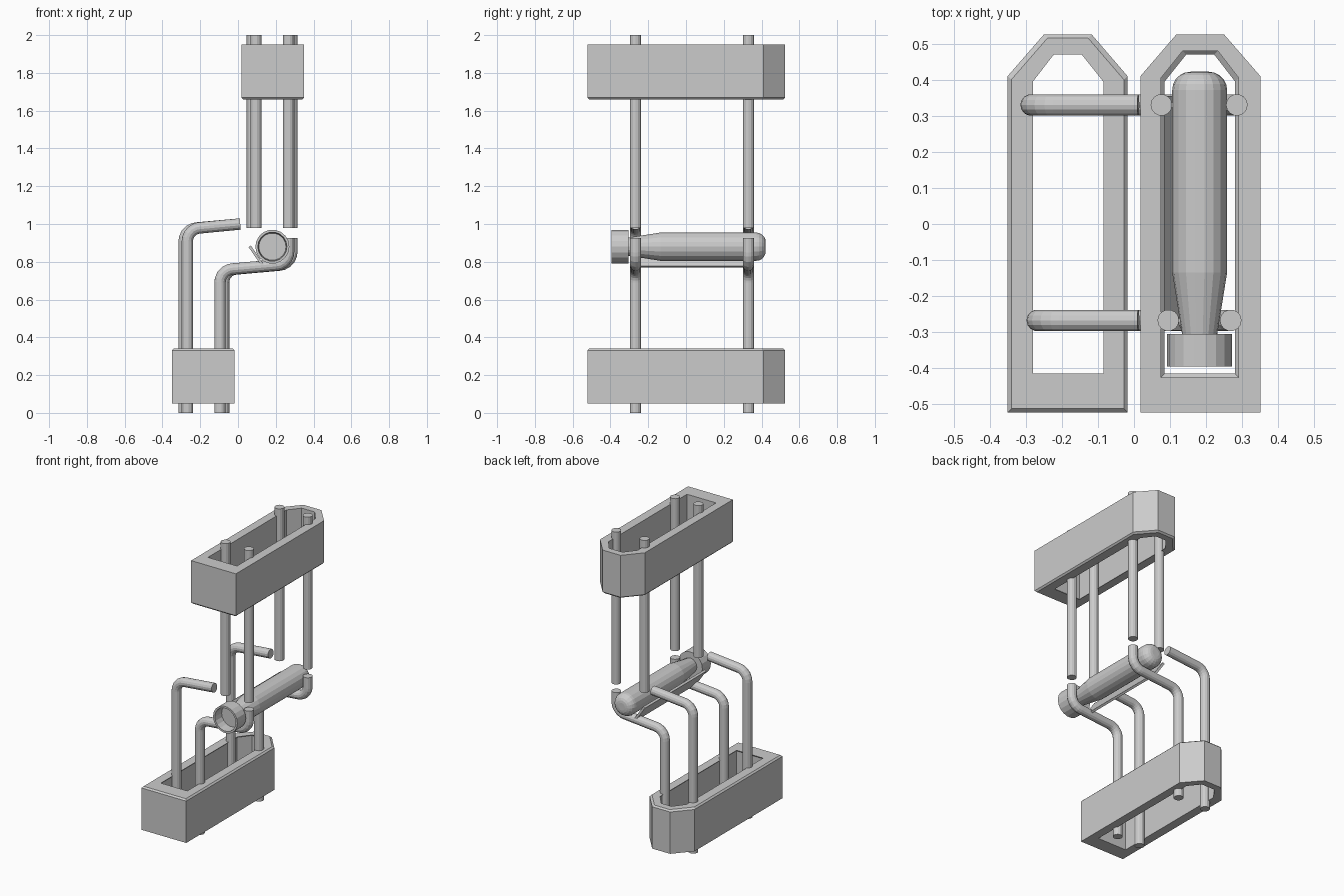
import bpy, bmesh, math
from mathutils import Vector

if "Cube" in bpy.data.objects:
    bpy.data.objects.remove(bpy.data.objects["Cube"])


def finish(name, bm):
    bmesh.ops.recalc_face_normals(bm, faces=bm.faces)
    me = bpy.data.meshes.new(name)
    bm.to_mesh(me)
    bm.free()
    ob = bpy.data.objects.new(name, me)
    bpy.context.collection.objects.link(ob)
    return ob


def loft(name, rings, closed=False):
    """Skin a list of equally sized closed rings."""
    bm = bmesh.new()
    vs = [[bm.verts.new(p) for p in r] for r in rings]
    n = len(vs[0])
    pairs = list(zip(vs, vs[1:])) + ([(vs[-1], vs[0])] if closed else [])
    for a, b in pairs:
        for i in range(n):
            j = (i + 1) % n
            bm.faces.new((a[i], a[j], b[j], b[i]))
    if not closed:
        bm.faces.new(vs[0])
        bm.faces.new(vs[-1])
    return finish(name, bm)


def fillet(pts, radius, steps=5):
    """Round the inner corners of an x-z polyline."""
    pts = [Vector(p) for p in pts]
    out = [pts[0]]
    for a, b, c in zip(pts, pts[1:], pts[2:]):
        u, v = (a - b).normalized(), (c - b).normalized()
        half = u.angle(v) / 2
        p0 = b + u * (radius / math.tan(half))
        p1 = b + v * (radius / math.tan(half))
        centre = b + (u + v).normalized() * (radius / math.sin(half))
        for k in range(steps + 1):
            d = p0.lerp(p1, k / steps) - centre
            out.append(centre + d.normalized() * radius)
    return out + [pts[-1]]


def rod(name, pts, y, radius=0.03, sides=14):
    """Sweep a round bar along an x-z path at depth y."""
    pts = [Vector(p) for p in pts]
    rings = []
    for i, p in enumerate(pts):
        t0 = (pts[i] - pts[i - 1]).normalized() if i else None
        t1 = (pts[i + 1] - pts[i]).normalized() if i < len(pts) - 1 else None
        t = ((t0 or t1) + (t1 or t0)).normalized()
        nx, nz = t.y, -t.x
        ring = []
        for k in range(sides):
            a = 2 * math.pi * k / sides
            c, s = radius * math.cos(a), radius * math.sin(a)
            ring.append((p.x + nx * c, y + s, p.y + nz * c))
        rings.append(ring)
    return loft(name, rings)


# Hollow frames: the upper one is the lower one turned half around y
OUTER = [(-.35, -.522), (-.018, -.522), (-.018, .41), (-.117, .525), (-.25, .525), (-.35, .41)]
INNER = [(-.29, -.425), (-.075, -.425), (-.075, .405), (-.135, .48), (-.232, .48), (-.29, .405)]
B = 0.01


def inset(pts, d):
    cx, cy = -0.184, 0
    return [(x - math.copysign(d, x - cx), y - math.copysign(d, y - cy)) for x, y in pts]


def frame(name, flip):
    levels = [(INNER, .05), (OUTER, .05), (OUTER, .34 - B), (inset(OUTER, B), .34),
              (inset(INNER, -B), .34), (INNER, .34 - B)]
    rings = [[(-x, y, 2 - z) if flip else (x, y, z) for x, y in pts] for pts, z in levels]
    return loft(name, rings, closed=True)


frame("lower_frame", False)
frame("upper_frame", True)

# Rods: front pair stands slightly closer together than the back pair
for side, y, xa, xb in (("back", .33, .285, .076), ("front", -.267, .268, .095)):
    rod(f"upper_rod_outer_{side}", [(xa, .98), (xa, 2)], y)
    rod(f"upper_rod_inner_{side}", [(xb, .98), (xb, 2)], y)
    rod(f"bent_rod_{side}", fillet([(-xa, 0), (-xa, .973), (.012, 1.0)], .07), y)
    rod(f"hook_rod_{side}",
        fillet([(-xb, 0), (-xb, .756), (xa, .788), (xa, .925)], .07), y)

# Flask body and cup lathed around the y axis
CX, CZ = 0.182, 0.88


def lathe(name, profile, sides=18):
    return loft(name, [[(CX + r * math.cos(2 * math.pi * k / sides), y,
                         CZ + r * math.sin(2 * math.pi * k / sides))
                        for k in range(sides)] for r, y in profile])


dome = [(.025 + .051 * math.cos(a), .372 + .05 * math.sin(a))
        for a in (math.pi / 2 * i / 5 for i in range(6))]
lathe("flask_body", [(.048, -.31), (.076, -.135)] + dome)
lathe("flask_cup", [(.048, -.305), (.09, -.305), (.09, -.395), (.077, -.395), (.072, -.33)])

# Slanted strip cradling the flask
strip = [(.056, .878), (.068, .886), (.142, .778), (.13, .77)]
loft("cradle_strip", [[(x, y, z) for x, z in strip] for y in (-.295, .355)])
